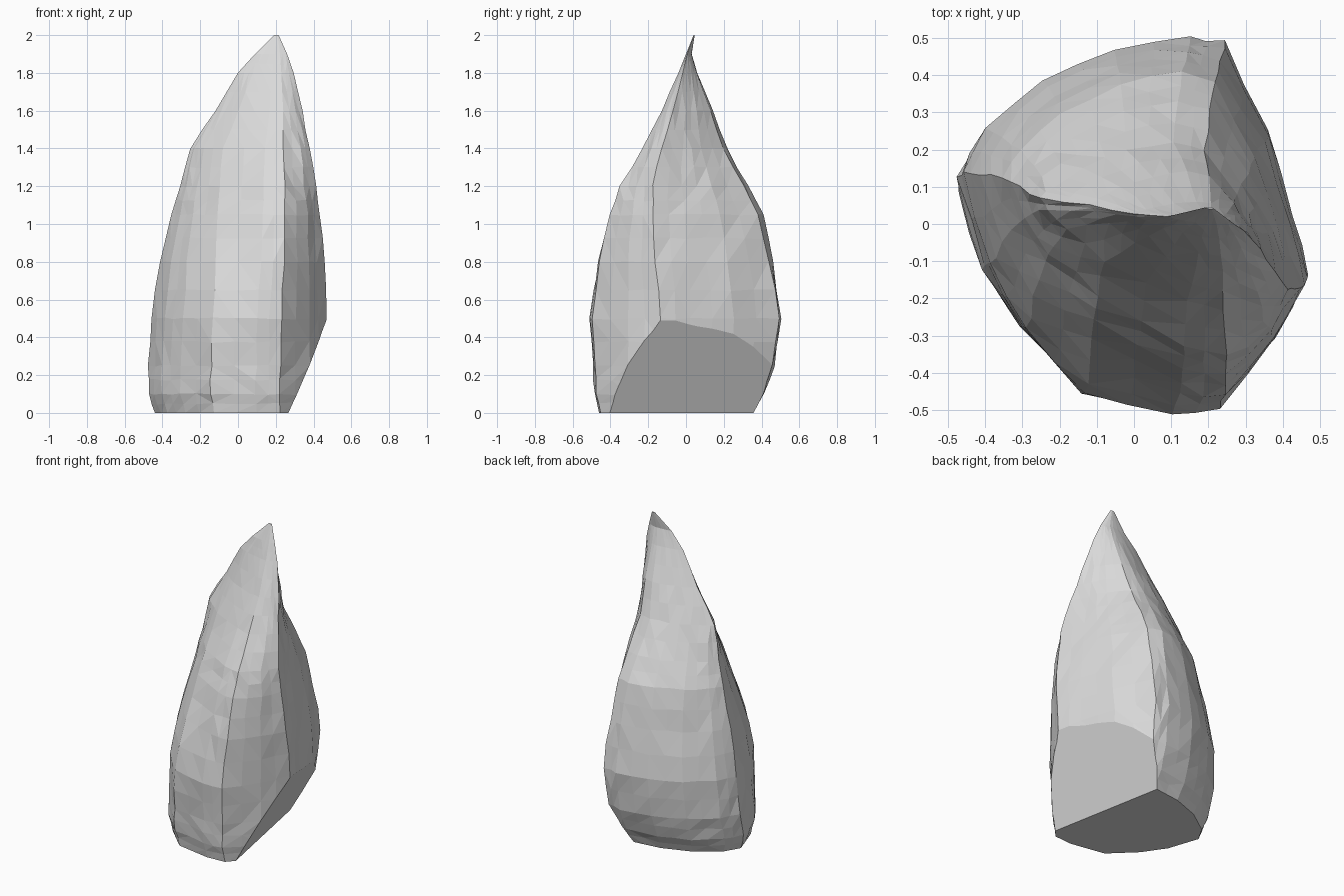
import bpy
import bmesh
import random
from mathutils import Vector

random.seed(4)

default_cube = bpy.data.objects.get("Cube")
if default_cube:
    bpy.data.objects.remove(default_cube, do_unlink=True)

# Outline of the wide body, counted from the left-hand corner round the back
BODY = [(-.47, .14), (-.41, .26), (-.25, .39), (-.06, .47), (.15, .5),
        (.24, .49), (.36, .26), (.43, .03), (.47, -.13), (.38, -.3),
        (.23, -.49), (.1, -.5), (-.14, -.45), (-.3, -.27), (-.4, -.1)]

# Outline of the blade-like upper part, with matching corners
BLADE = [(-.25, .07), (-.22, .1), (-.14, .15), (-.02, .2), (.11, .22),
         (.19, .2), (.28, .08), (.33, -.02), (.38, -.13), (.33, -.18),
         (.24, -.23), (.14, -.21), (-.08, -.1), (-.18, -.01), (-.23, .04)]

# Height, then the x range and y range of the stone there
LEVELS = [(0, -.44, .45, -.46, .36), (.1, -.475, .46, -.485, .41),
          (.25, -.475, .47, -.495, .47), (.5, -.46, .47, -.51, .5),
          (.8, -.41, .46, -.47, .46), (1.05, -.35, .435, -.41, .41),
          (1.2, -.305, .41, -.35, .33), (1.4, -.25, .38, -.23, .22),
          (1.6, -.12, .34, -.13, .14), (1.8, 0, .295, -.04, .06),
          (1.9, .09, .26, 0, .03), (2, .19, .215, .04, .046)]

BODY_TOP, BLADE_START = .6, 1.4
ROUGHNESS = .005


def lerp(a, b, t):
    return a + (b - a) * t


def split_edges(outline):
    """Add a midpoint to every side of a closed outline."""
    result = []
    for here, after in zip(outline, outline[1:] + outline[:1]):
        a, b = Vector(here), Vector(after)
        result += [a, (a + b) / 2]
    return result


def normalise(outline):
    """Stretch an outline to fill the unit square."""
    points = split_edges(outline)
    xs, ys = [p.x for p in points], [p.y for p in points]
    return [Vector(((p.x - min(xs)) / (max(xs) - min(xs)),
                    (p.y - min(ys)) / (max(ys) - min(ys)))) for p in points]


def refine(levels):
    """Add a level halfway between each pair."""
    result = [levels[0]]
    for low, high in zip(levels, levels[1:]):
        result.append([lerp(a, b, .5) for a, b in zip(low, high)])
        result.append(high)
    return result


def make_material(name, colour):
    material = bpy.data.materials.new(name)
    material.use_nodes = True
    material.diffuse_color = colour
    for node in material.node_tree.nodes:
        if node.type == 'BSDF_PRINCIPLED':
            node.inputs["Base Color"].default_value = colour
    return material


# Loft the stone through its levels, roughening the middle ones slightly
bm = bmesh.new()
body, blade = normalise(BODY), normalise(BLADE)
rings = []
for z, x_min, x_max, y_min, y_max in refine(LEVELS):
    blend = min(max((z - BODY_TOP) / (BLADE_START - BODY_TOP), 0), 1)
    rough = ROUGHNESS * min(1, (y_max - y_min) * 2)
    ring = []
    for p, q in zip(body, blade):
        spot = p.lerp(q, blend)
        shake = [random.uniform(-rough, rough) for axis in "xyz"]
        if z in (LEVELS[0][0], LEVELS[-1][0]):
            shake = [0, 0, 0]
        ring.append(bm.verts.new(Vector((lerp(x_min, x_max, spot.x),
                                         lerp(y_min, y_max, spot.y), z))
                                 + Vector(shake)))
    rings.append(ring)

for low, high in zip(rings, rings[1:]):
    for i in range(len(low)):
        j = (i + 1) % len(low)
        bm.faces.new((low[i], low[j], high[j], high[i]))
bmesh.ops.triangulate(bm, faces=bm.faces[:], quad_method='SHORT_EDGE')
bm.faces.new(rings[0])
bm.faces.new(rings[-1])

# Slice off the undercut low on the +x side and close it
normal = Vector((1, .188, -.513))
bmesh.ops.bisect_plane(bm, geom=bm.verts[:] + bm.edges[:] + bm.faces[:],
                       plane_co=(.191, 0, 0), plane_no=normal,
                       clear_outer=True)
bmesh.ops.holes_fill(bm, edges=[e for e in bm.edges if e.is_boundary], sides=0)
bmesh.ops.recalc_face_normals(bm, faces=bm.faces[:])

mesh = bpy.data.meshes.new("standing_stone")
bm.to_mesh(mesh)
bm.free()
mesh.materials.append(make_material("pale_grey_stone", (.7, .7, .7, 1)))
stone = bpy.data.objects.new("standing_stone", mesh)
bpy.context.collection.objects.link(stone)
